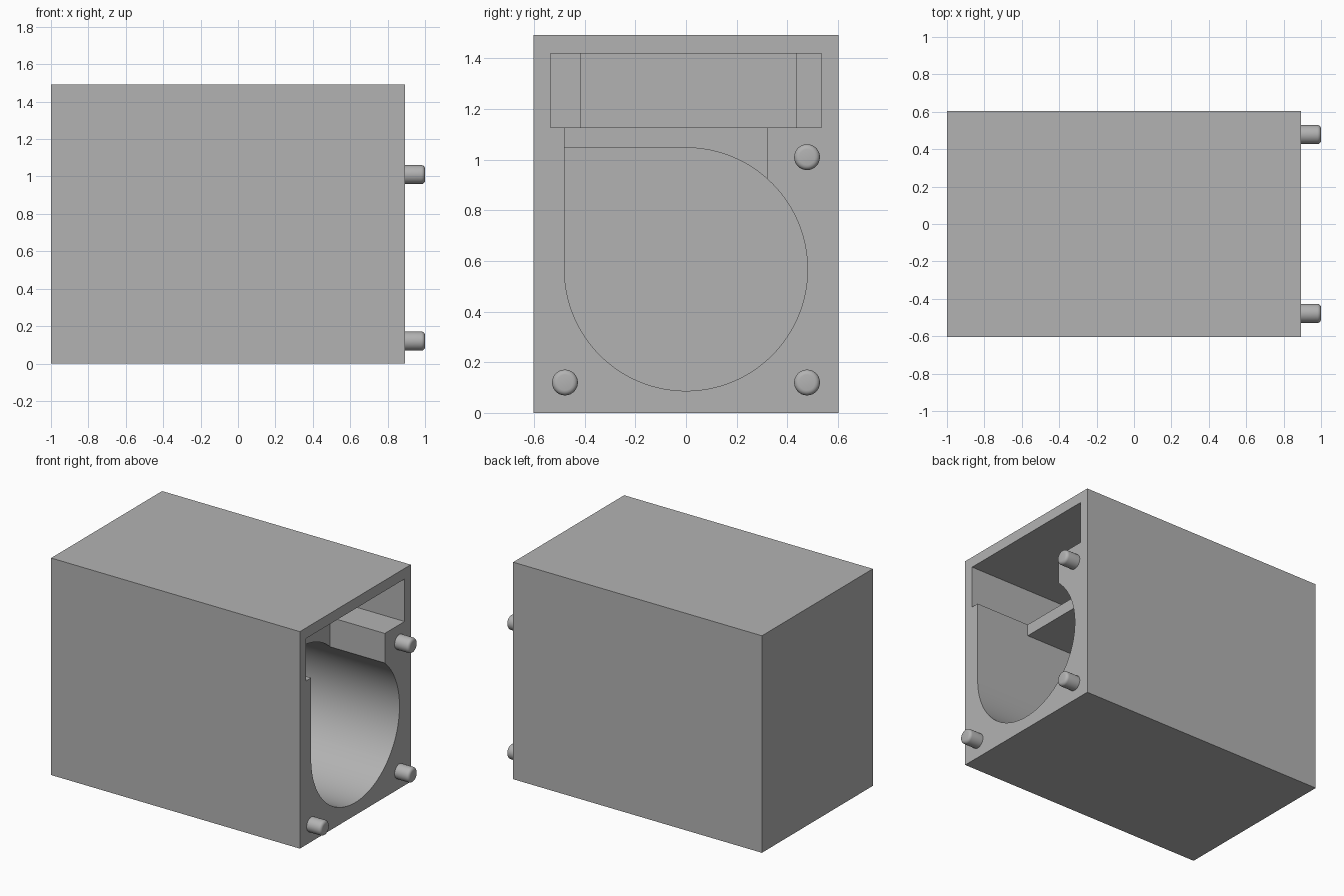
import bpy, bmesh, math
from mathutils import Vector

cube = bpy.data.objects.get("Cube")
if cube:
    bpy.data.objects.remove(cube, do_unlink=True)

grey = bpy.data.materials.new("plain grey")
grey.use_nodes = True
color = (0.45, 0.45, 0.45, 1)
grey.diffuse_color = color
grey.node_tree.nodes["Principled BSDF"].inputs["Base Color"].default_value = color

MOUTH = 0.893           # x of the open face
HALF_Y, HEIGHT = 0.603, 1.493
RADIUS, AXIS_Z = 0.48, 0.567


def prism(name, profile, x0, x1):
    """Extrude a (y, z) outline along x."""
    bm = bmesh.new()
    face = bm.faces.new([bm.verts.new((x0, y, z)) for y, z in profile])
    out = bmesh.ops.extrude_face_region(bm, geom=[face])
    moved = [v for v in out["geom"] if isinstance(v, bmesh.types.BMVert)]
    bmesh.ops.translate(bm, verts=moved, vec=Vector((x1 - x0, 0, 0)))
    bmesh.ops.recalc_face_normals(bm, faces=bm.faces)
    mesh = bpy.data.meshes.new(name)
    bm.to_mesh(mesh)
    bm.free()
    mesh.materials.append(grey)
    obj = bpy.data.objects.new(name, mesh)
    bpy.context.collection.objects.link(obj)
    return obj


def rect(y0, y1, z0, z1):
    return [(y0, z0), (y1, z0), (y1, z1), (y0, z1)]


def activate(obj):
    bpy.ops.object.select_all(action='DESELECT')
    obj.select_set(True)
    bpy.context.view_layer.objects.active = obj


def smooth(obj):
    activate(obj)
    bpy.ops.object.shade_smooth_by_angle(angle=math.radians(30))


def carve(body, name, profile, depth):
    """Cut an outline into the body from the open face."""
    cutter = prism(name, profile, MOUTH - depth, MOUTH + 0.1)
    cutter.hide_render = True
    mod = body.modifiers.new(name, 'BOOLEAN')
    mod.operation, mod.solver, mod.object = 'DIFFERENCE', 'EXACT', cutter
    activate(body)
    bpy.ops.object.modifier_apply(modifier=mod.name)
    bpy.data.objects.remove(cutter, do_unlink=True)


# Housing with a round chamber that has one square corner
housing = prism("housing", rect(-HALF_Y, HALF_Y, 0, HEIGHT), -1, MOUTH)
arc = [math.radians(-180 + 270 * i / 96) for i in range(97)]
chamber = [(RADIUS * math.cos(a), AXIS_Z + RADIUS * math.sin(a)) for a in arc]
chamber.append((-RADIUS, AXIS_Z + RADIUS))
carve(housing, "chamber", chamber, 1.8)

# Upper slot, its narrower rear, and the short opening down to the chamber
carve(housing, "slot", rect(-0.535, 0.535, 1.128, 1.42), 1.2)
carve(housing, "slot_rear", rect(-0.415, 0.437, 1.128, 1.42), 1.8)
carve(housing, "opening", rect(-RADIUS, 0.32, 0.9, 1.25), 0.415)
smooth(housing)

# Locating pegs with rounded tips
for name, y, z in (("peg_upper", 0.478, 1.01), ("peg_lower_back", 0.478, 0.12),
                   ("peg_lower_front", -0.478, 0.12)):
    ring = [2 * math.pi * i / 32 for i in range(32)]
    peg = prism(name, [(y + 0.051 * math.cos(a), z + 0.051 * math.sin(a)) for a in ring],
                MOUTH - 0.02, 1)
    bm = bmesh.new()
    bm.from_mesh(peg.data)
    rim = [e for e in bm.edges if all(v.co.x > 0.99 for v in e.verts)]
    bmesh.ops.bevel(bm, geom=rim, offset=0.02, segments=4, profile=0.5, affect='EDGES')
    bm.to_mesh(peg.data)
    bm.free()
    smooth(peg)
